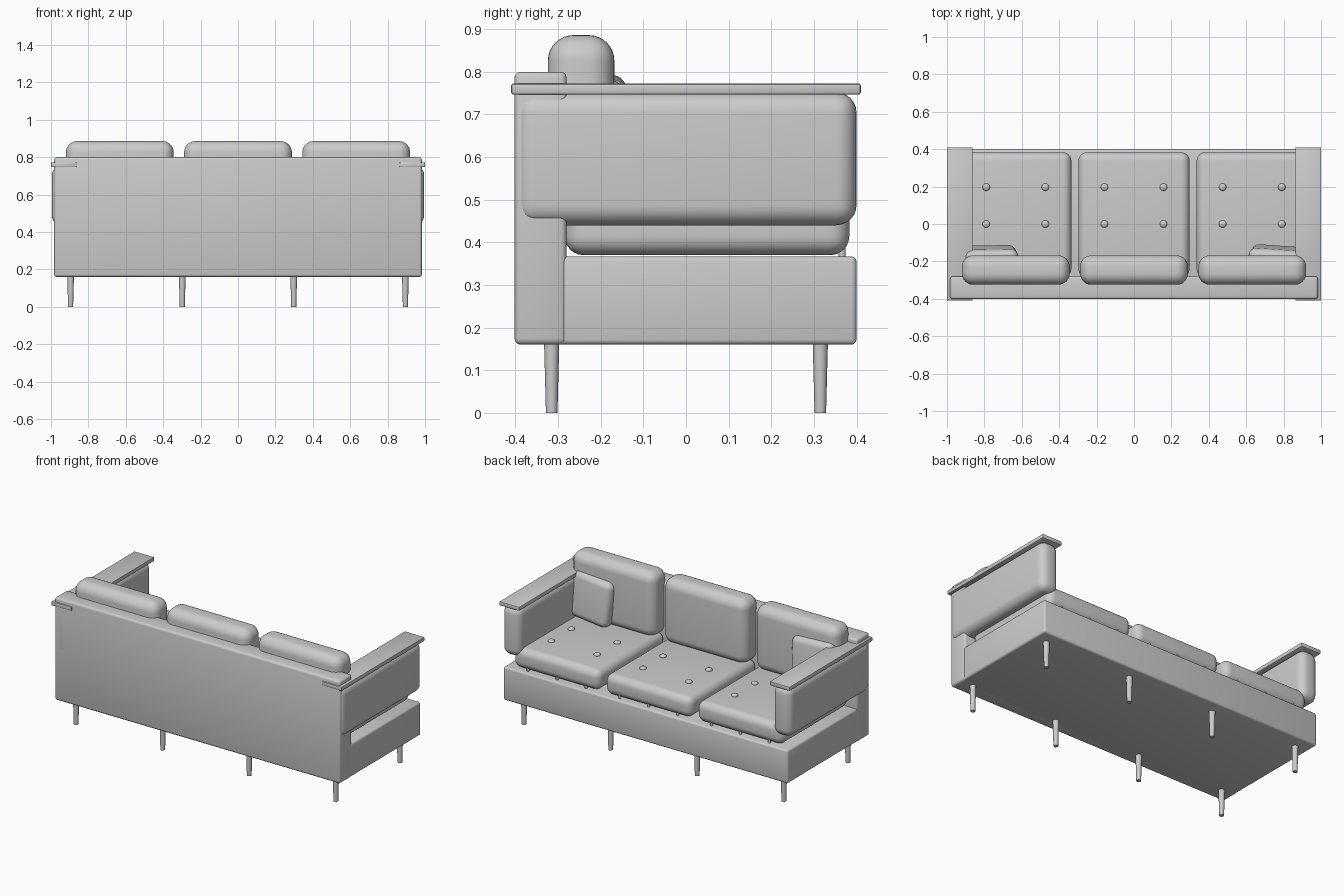
import bpy
import math

if "Cube" in bpy.data.objects:
    bpy.data.objects.remove(bpy.data.objects["Cube"])

GREY = (0.6, 0.6, 0.6, 1.0)
fabric = bpy.data.materials.new("plain_grey")
fabric.use_nodes = True
fabric.diffuse_color = GREY
fabric.node_tree.nodes["Principled BSDF"].inputs["Base Color"].default_value = GREY


def finish(obj, name):
    obj.name = name
    obj.data.materials.append(fabric)
    bpy.ops.object.shade_smooth_by_angle(angle=math.radians(35))
    return obj


def rounded_box(name, x, y, z, radius, segments=6, tilt=(0, 0, 0)):
    """Bevelled box from (min, max) pairs along each axis."""
    centre = [(a + b) / 2 for a, b in (x, y, z)]
    bpy.ops.mesh.primitive_cube_add(size=1, location=centre)
    obj = bpy.context.object
    obj.scale = [b - a for a, b in (x, y, z)]
    bpy.ops.object.transform_apply(location=False, rotation=False, scale=True)
    obj.rotation_euler = [math.radians(a) for a in tilt]
    bevel = obj.modifiers.new("rounding", "BEVEL")
    bevel.width = radius
    bevel.segments = segments
    bpy.ops.object.modifier_apply(modifier=bevel.name)
    return finish(obj, name)


def mirrored(span, side):
    return tuple(sorted(side * v for v in span))


# Frame: seat base and upright back panel
rounded_box("seat_base", (-0.98, 0.98), (-0.4, 0.4), (0.16, 0.367), 0.012, 3)
rounded_box("back_panel", (-0.983, 0.983), (-0.402, -0.28), (0.16, 0.8), 0.014, 3)

# Padded arms with flat top boards
for side, word in ((1, "left"), (-1, "right")):
    rounded_box(word + "_arm", mirrored((0.87, 0.995), side),
                (-0.402, 0.4), (0.44, 0.752), 0.048)
    rounded_box(word + "_arm_board", mirrored((0.863, 1.0), side),
                (-0.41, 0.41), (0.747, 0.772), 0.005, 2)

# Three seat and back cushions
for i, word in enumerate(("right", "middle", "left")):
    cx = (i - 1) * 0.632
    rounded_box(word + "_seat_cushion", (cx - 0.297, cx + 0.297),
                (-0.285, 0.383), (0.37, 0.498), 0.045)
    rounded_box(word + "_back_cushion", (cx - 0.288, cx + 0.288),
                (-0.324, -0.168), (0.48, 0.886), 0.06, 8)
    # Tufting buttons
    for dx in (-0.158, 0.158):
        for y in (0.0, 0.197):
            bpy.ops.mesh.primitive_uv_sphere_add(
                segments=16, ring_count=8, radius=0.02, location=(cx + dx, y, 0.5))
            bpy.context.object.scale.z = 0.6
            finish(bpy.context.object, word + "_button")
    # Small pegs under the front of the cushion
    for dx in (-0.2, 0, 0.2):
        bpy.ops.mesh.primitive_cylinder_add(
            vertices=12, radius=0.008, depth=0.05, location=(cx + dx, 0.366, 0.385))
        finish(bpy.context.object, word + "_cushion_peg")

# Loose pillows leaning in the corners
rounded_box("left_pillow", (0.62, 0.9), (-0.215, -0.125), (0.495, 0.775), 0.04,
            tilt=(6, -4, -4))
rounded_box("right_pillow", (-0.91, -0.625), (-0.215, -0.125), (0.5, 0.788), 0.04,
            tilt=(6, 3, 1))

# Eight tapered legs
for x in (-0.895, -0.298, 0.298, 0.895):
    for y in (-0.315, 0.315):
        bpy.ops.mesh.primitive_cone_add(vertices=24, radius1=0.0135, radius2=0.018,
                                        depth=0.17, location=(x, y, 0.085))
        finish(bpy.context.object, "leg")
